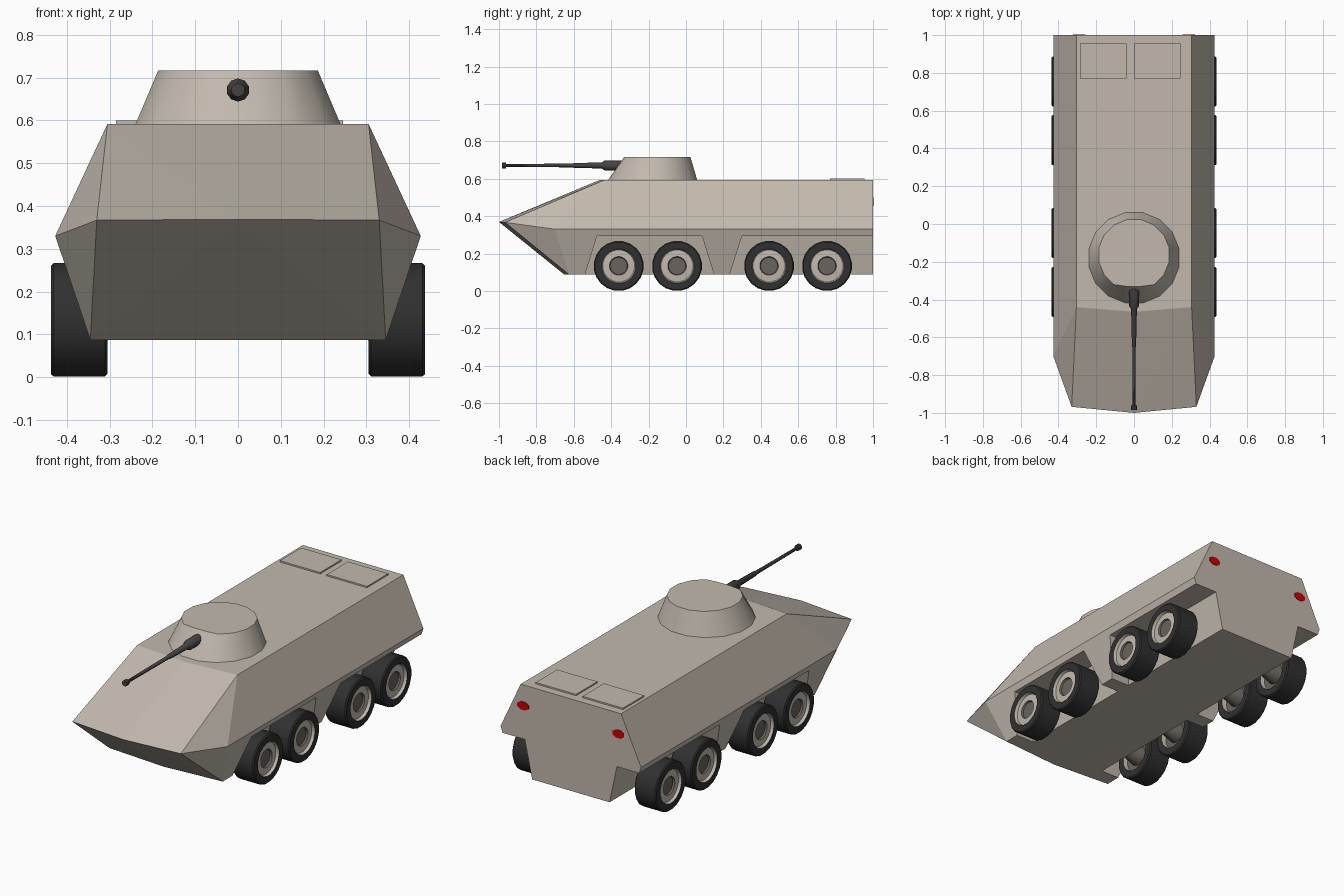
import bpy, bmesh, math
from mathutils import Matrix, Vector

if "Cube" in bpy.data.objects:
    bpy.data.objects.remove(bpy.data.objects["Cube"])


def material(name, rgb):
    m = bpy.data.materials.new(name)
    m.diffuse_color = (*rgb, 1)
    m.use_nodes = True
    m.node_tree.nodes["Principled BSDF"].inputs["Base Color"].default_value = m.diffuse_color
    return m


ARMOUR = material("armour_tan_grey", (0.54, 0.485, 0.42))
RUBBER = material("tyre_black", (0.03, 0.03, 0.03))
HUB = material("hub_grey", (0.14, 0.125, 0.11))
GUN = material("gun_dark_grey", (0.06, 0.055, 0.052))
RED = material("light_red", (0.6, 0.0, 0.0))


def finish(name, bm, mats, smooth=None):
    bmesh.ops.recalc_face_normals(bm, faces=bm.faces)
    me = bpy.data.meshes.new(name)
    bm.to_mesh(me)
    bm.free()
    for m in mats:
        me.materials.append(m)
    ob = bpy.data.objects.new(name, me)
    bpy.context.collection.objects.link(ob)
    if smooth:
        bpy.ops.object.select_all(action='DESELECT')
        ob.select_set(True)
        bpy.context.view_layer.objects.active = ob
        bpy.ops.object.shade_smooth_by_angle(angle=math.radians(smooth))
    return ob


def convex(name, points, mat):
    bm = bmesh.new()
    for p in points:
        bm.verts.new(p)
    bmesh.ops.convex_hull(bm, input=bm.verts)
    bmesh.ops.dissolve_limit(bm, angle_limit=math.radians(0.5), verts=bm.verts, edges=bm.edges)
    return finish(name, bm, [mat])


def box(name, lo, hi, mat):
    return convex(name, [(x, y, z) for x in (lo[0], hi[0]) for y in (lo[1], hi[1])
                         for z in (lo[2], hi[2])], mat)


def lathe(name, profile, axis, origin, mats, n, smooth=35):
    """profile: (distance along axis, radius, material of the band after it)"""
    bm = bmesh.new()
    turn = Vector((0, 0, 1)).rotation_difference(Vector(axis)).to_matrix()
    rings = []
    for d, r, _ in profile:
        rings.append([bm.verts.new(Vector(origin) + turn @ Vector((
            r * math.cos(math.tau * (i + 0.5) / n), r * math.sin(math.tau * (i + 0.5) / n), d)))
            for i in range(n)])
    for k in range(len(rings) - 1):
        a, b = rings[k], rings[k + 1]
        for i in range(n):
            j = (i + 1) % n
            bm.faces.new((a[i], a[j], b[j], b[i])).material_index = profile[k][2]
    bm.faces.new(rings[0]).material_index = profile[0][2]
    bm.faces.new(rings[-1]).material_index = profile[-1][2]
    return finish(name, bm, mats, smooth)


# Hull: faceted wedge with a slightly pointed nose
half = [(0.305, -0.44, 0.592), (0.305, 1, 0.592), (0.427, -0.70, 0.33), (0.427, 1, 0.33),
        (0.33, -0.968, 0.367), (0.345, -0.625, 0.087), (0.345, 1, 0.087)]
centre = [(0, -0.465, 0.592), (0, -1.0, 0.369), (0, -0.65, 0.087)]
hull = convex("hull", [(s * x, y, z) for x, y, z in half for s in (-1, 1)] + centre, ARMOUR)

# Wheel wells cut from the hull, with sloping ends and inner wall
for s, side in ((-1, "right"), (1, "left")):
    for where, top, bottom in (("front", (-0.475, 0.085), (-0.558, 0.168)),
                               ("rear", (0.30, 1.1), (0.215, 1.1))):
        pts = [(s * x, y, 0.295) for x in (0.28, 0.6) for y in top]
        pts += [(s * x, y, 0.03) for x in (0.223, 0.6) for y in bottom]
        cutter = convex(f"{side}_{where}_well_cutter", pts, ARMOUR)
        cutter.hide_render = True
        cutter.hide_viewport = True
        cutter.display_type = 'WIRE'
        mod = hull.modifiers.new("well", 'BOOLEAN')
        mod.operation = 'DIFFERENCE'
        mod.solver = 'EXACT'
        mod.object = cutter

# Wheels: tyre, recessed rim, hub and the axle cone behind
WHEEL = [(0.235, 0.03, 1), (0.33, 0.055, 1), (0.33, 0.088, 0), (0.305, 0.092, 2),
         (0.305, 0.128, 2), (0.311, 0.134, 2), (0.431, 0.134, 2), (0.437, 0.128, 2),
         (0.437, 0.092, 0), (0.422, 0.086, 0), (0.425, 0.05, 1), (0.415, 0.046, 1)]
for s, side in ((-1, "right"), (1, "left")):
    for i, y in enumerate((-0.36, -0.048, 0.444, 0.754)):
        lathe(f"{side}_wheel_{i + 1}", WHEEL, (s, 0, 0), (0, y, 0.134),
              [ARMOUR, HUB, RUBBER], 20)

# Turret: tapered drum with a flattened front
bm = bmesh.new()
rings = []
N = 16
for cy, r, front, z in ((-0.18, 0.247, -0.425, 0.585), (-0.163, 0.19, -0.33, 0.717)):
    rings.append([bm.verts.new((r * math.cos(math.tau * (i + 0.5) / N),
                                max(front, cy + r * math.sin(math.tau * (i + 0.5) / N)), z))
                  for i in range(N)])
for i in range(N):
    j = (i + 1) % N
    bm.faces.new((rings[0][i], rings[0][j], rings[1][j], rings[1][i]))
for ring in rings:
    bm.faces.new(ring)
finish("turret", bm, [ARMOUR], 26)

# Gun: mantlet, sleeve, barrel and muzzle in one turned profile
lathe("gun", [(0.32, 0.027, 0), (0.435, 0.027, 0), (0.45, 0.016, 0), (0.60, 0.013, 0),
              (0.605, 0.010, 0), (0.962, 0.008, 0), (0.962, 0.016, 0), (0.985, 0.016, 0)],
      (0, -1, 0), (0, 0, 0.671), [GUN], 10)

# Engine deck hatches
for name, x in (("left_deck_hatch", 0.0), ("right_deck_hatch", -0.285)):
    box(name, (x, 0.77, 0.585), (x + 0.245, 0.955, 0.6), ARMOUR)

# Tail lights: flat eight-sided plates
for s, side in ((-1, "right"), (1, "left")):
    pts = [(s * 0.29 + 0.037 * math.cos(a), y, 0.477 + 0.024 * math.sin(a))
           for a in [math.tau * (k + 0.5) / 8 for k in range(8)] for y in (0.995, 1.003)]
    convex(f"{side}_tail_light", pts, RED)
